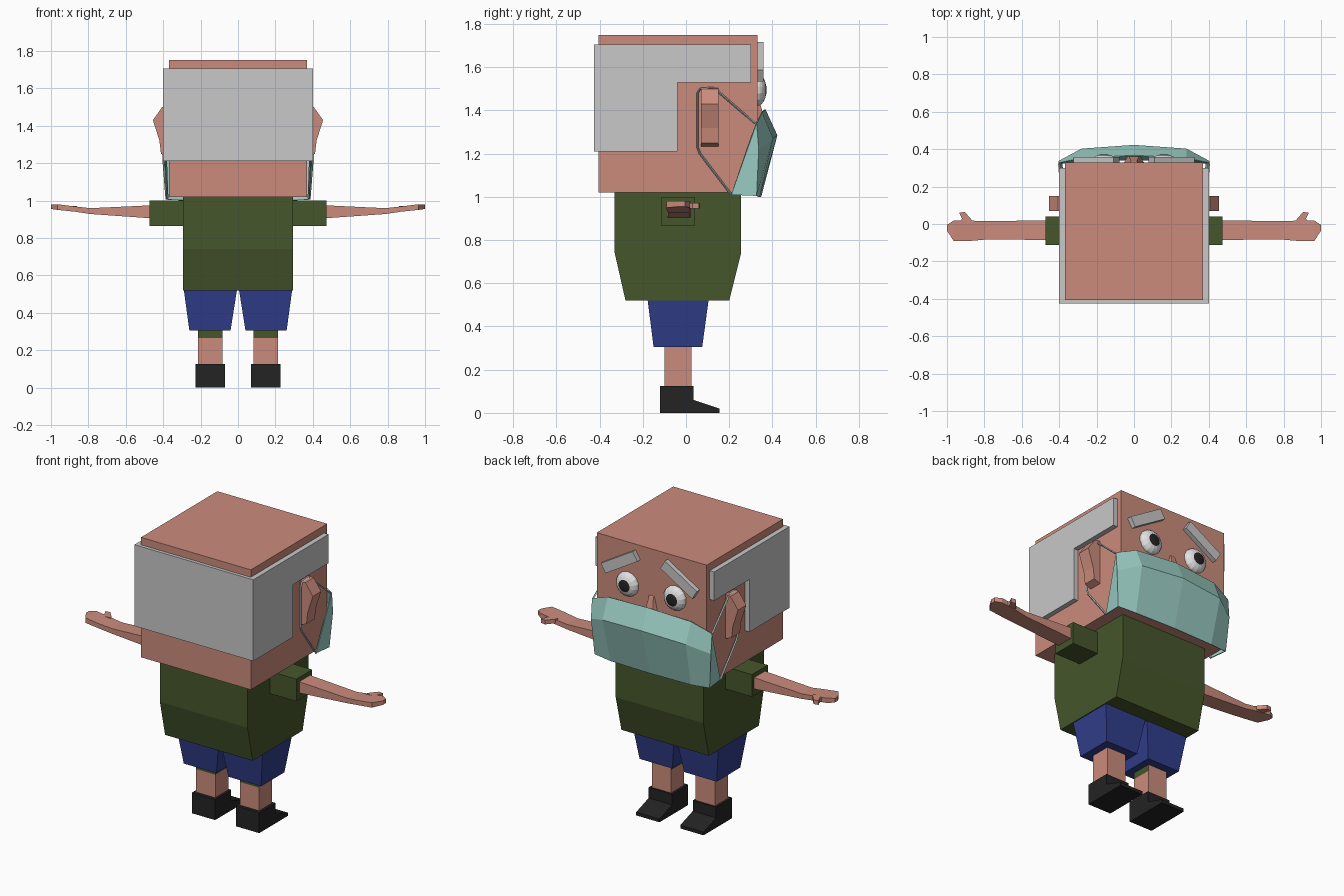
import bpy, bmesh, math
from mathutils import Matrix, Vector

if "Cube" in bpy.data.objects:
    bpy.data.objects.remove(bpy.data.objects["Cube"])


def mat(name, r, g, b):
    m = bpy.data.materials.new(name)
    m.diffuse_color = (r, g, b, 1)
    m.use_nodes = True
    m.node_tree.nodes["Principled BSDF"].inputs["Base Color"].default_value = m.diffuse_color
    return m


SKIN = mat("skin", 0.60, 0.26, 0.20)
HAIR = mat("grey_hair", 0.58, 0.58, 0.58)
OLIVE = mat("olive_shirt", 0.061, 0.093, 0.025)
BLUE = mat("blue_shorts", 0.031, 0.048, 0.26)
BLACK = mat("black", 0.017, 0.017, 0.017)
TEAL = mat("mask_teal", 0.33, 0.62, 0.56)
WHITE = mat("eye_white", 0.76, 0.76, 0.76)
STRAP = mat("mask_strap", 0.55, 0.64, 0.64)


def finish(name, bm, mats, mirror=False):
    bmesh.ops.recalc_face_normals(bm, faces=bm.faces)
    me = bpy.data.meshes.new(name)
    bm.to_mesh(me)
    bm.free()
    for m in mats:
        me.materials.append(m)
    ob = bpy.data.objects.new(name, me)
    bpy.context.collection.objects.link(ob)
    if mirror:
        ob.modifiers.new("Mirror", "MIRROR").use_mirror_merge = False
    return ob


def loft(rings):
    """Skin a list of closed point rings and cap both ends."""
    bm = bmesh.new()
    rows = [[bm.verts.new(p) for p in r] for r in rings]
    n = len(rows[0])
    for a, b in zip(rows, rows[1:]):
        for i in range(n):
            j = (i + 1) % n
            bm.faces.new((a[i], a[j], b[j], b[i]))
    bm.faces.new(rows[0])
    bm.faces.new(rows[-1])
    bm.normal_update()
    return bm


def rect_z(x0, x1, y0, y1, z):
    return [(x0, y0, z), (x1, y0, z), (x1, y1, z), (x0, y1, z)]


def rect_x(x, y0, y1, z0, z1):
    return [(x, y0, z0), (x, y1, z0), (x, y1, z1), (x, y0, z1)]


def box(name, x0, x1, y0, y1, z0, z1, m, mirror=False):
    return finish(name, loft([rect_z(x0, x1, y0, y1, z0), rect_z(x0, x1, y0, y1, z1)]), [m], mirror)


def side_prism(name, yz, x0, x1, m, mirror=False):
    return finish(name, loft([[(x, y, z) for y, z in yz] for x in (x0, x1)]), [m], mirror)


# Head and wrap-around hair
box("head", -0.37, 0.37, -0.405, 0.33, 1.02, 1.75, SKIN)
box("hair_back", -0.40, 0.40, -0.425, -0.40, 1.21, 1.705, HAIR)
side_prism("hair_side", [(-0.40, 1.21), (-0.04, 1.21), (-0.04, 1.53), (0.30, 1.53), (0.30, 1.705), (-0.40, 1.705)],
           0.365, 0.40, HAIR, True)

# Ears: angular profile extruded along y
ear = [(0.36, 1.505), (0.405, 1.50), (0.455, 1.43), (0.42, 1.32), (0.412, 1.25), (0.36, 1.23)]
finish("ear", loft([[(x, y, z) for x, z in ear] for y in (0.07, 0.15)]), [SKIN], True)

# Nose wedge, its lower part behind the mask
finish("nose", loft([[(-0.055, 0.325, 1.32), (0.055, 0.325, 1.32), (0.03, 0.37, 1.34), (-0.03, 0.37, 1.34)],
                     [(-0.02, 0.325, 1.47), (0.02, 0.325, 1.47), (0.015, 0.335, 1.46), (-0.015, 0.335, 1.46)]]),
       [SKIN], False)

# Eyes: flattened balls whose front cap is the pupil
bm = bmesh.new()
bmesh.ops.create_uvsphere(bm, u_segments=14, v_segments=12, radius=0.074)
for f in bm.faces:
    f.material_index = 1 if f.calc_center_median().z > 0.063 else 0
bm.transform(Matrix.Translation((0.16, 0.33, 1.495)) @ Matrix.Diagonal((1, 0.58, 1, 1))
             @ Matrix.Rotation(-math.pi / 2, 4, 'X'))
finish("eye", bm, [WHITE, BLACK], True)

# Worried eyebrows
bm = bmesh.new()
bmesh.ops.create_cube(bm, size=1)
bm.transform(Matrix.Translation((0.20, 0.343, 1.625)) @ Matrix.Rotation(math.radians(31), 4, 'Y')
             @ Matrix.Diagonal((0.25, 0.03, 0.062, 1)))
finish("eyebrow", bm, [HAIR], True)

# Face mask: three rows folded over the face, plus cheek triangles
half = [[(0, 0.365, 1.405), (0, 0.42, 1.285), (0, 0.345, 1.0)],
        [(0.28, 0.35, 1.39), (0.28, 0.40, 1.27), (0.27, 0.338, 1.0)],
        [(0.402, 0.325, 1.34), (0.402, 0.335, 1.22), (0.385, 0.325, 1.005)]]
bm = bmesh.new()
cols = [[bm.verts.new(p) for p in c] for c in half]
for a, b in zip(cols, cols[1:]):
    for i in range(2):
        bm.faces.new((a[i], a[i + 1], b[i + 1], b[i]))
bm.faces.new(cols[2] + [bm.verts.new((0.376, 0.21, 1.01))])
mask = finish("face_mask", bm, [TEAL], True)
mask.modifiers["Mirror"].use_mirror_merge = True
sol = mask.modifiers.new("Thickness", "SOLIDIFY")
sol.thickness, sol.offset = 0.006, 0

# Mask ear loop
path = [(0.40, 0.32, 1.34), (0.385, 0.14, 1.495), (0.385, 0.125, 1.505), (0.385, 0.065, 1.50),
        (0.385, 0.053, 1.48), (0.385, 0.053, 1.23), (0.385, 0.065, 1.20), (0.378, 0.21, 1.01)]
rings = []
for i, p in enumerate(path):
    t = (Vector(path[min(i + 1, 7)]) - Vector(path[max(i - 1, 0)])).normalized()
    u = t.cross((1, 0, 0)).normalized() * 0.005
    w = Vector((0.006, 0, 0))
    rings.append([Vector(p) + o for o in (u, w, -u, -w)])
finish("mask_strap", loft(rings), [STRAP], True)

# Shirt body with tapered belly hem, and sleeves
side_prism("shirt", [(-0.28, 0.52), (0.20, 0.52), (0.255, 0.74), (0.255, 1.02), (-0.33, 1.02), (-0.33, 0.74)],
           -0.295, 0.295, OLIVE)
box("sleeve", 0.28, 0.472, -0.113, 0.04, 0.865, 1.0, OLIVE, True)

# Arm and hand: sections along x, with a small thumb
arm = [(0.45, -0.085, 0.02, 0.904, 0.975), (0.79, -0.083, 0.015, 0.928, 0.959), (0.87, -0.09, 0.018, 0.94, 0.968),
       (0.965, -0.09, 0.018, 0.95, 0.98), (1.0, -0.035, -0.005, 0.955, 0.98)]
finish("arm", loft([rect_x(*s) for s in arm]), [SKIN], True)
thumb = [(0.93, 0.0), (0.86, 0.005), (0.87, 0.025), (0.905, 0.065), (0.935, 0.06), (0.92, 0.03)]
finish("thumb", loft([[(x, y, z) for x, y in thumb] for z in (0.947, 0.972)]), [SKIN], True)

# Shorts: one tapered box per leg
finish("shorts_leg", loft([rect_z(0.04, 0.26, -0.15, 0.075, 0.305), rect_z(0.005, 0.29, -0.178, 0.105, 0.525)]),
       [BLUE], True)

# Lower legs; the top band is olive on the inner and -y sides
bm = loft([rect_z(0.083, 0.213, -0.10, 0.025, z) for z in (0.11, 0.265, 0.32)])
bmesh.ops.recalc_face_normals(bm, faces=bm.faces)
for f in bm.faces:
    if f.calc_center_median().z > 0.265 and (f.normal.x < -0.5 or f.normal.y < -0.5):
        f.material_index = 1
finish("lower_leg", bm, [SKIN, OLIVE], True)

# Shoes: boot block with a sloping toe
side_prism("shoe", [(-0.12, 0), (0.155, 0), (0.155, 0.02), (0.035, 0.06), (0.035, 0.125), (-0.12, 0.125)],
           0.07, 0.227, BLACK, True)
